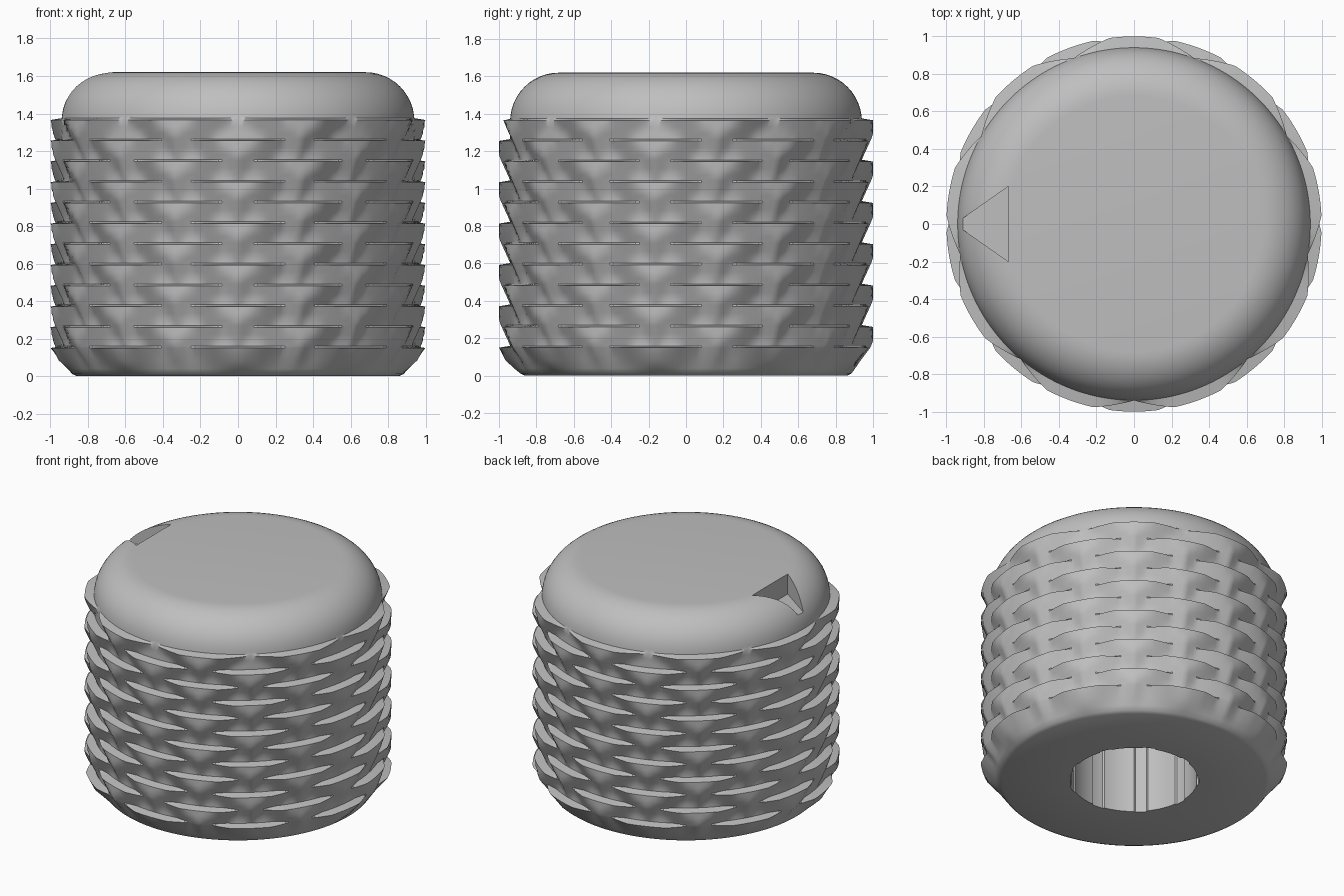
import bpy, bmesh
from math import sin, cos, pi, radians, degrees, sqrt

if "Cube" in bpy.data.objects:
    bpy.data.objects.remove(bpy.data.objects["Cube"], do_unlink=True)

grey = bpy.data.materials.new("plain grey")
grey.use_nodes = True
colour = (0.52, 0.52, 0.52, 1)
grey.diffuse_color = colour
grey.node_tree.nodes["Principled BSDF"].inputs["Base Color"].default_value = colour

COLUMNS = 288
LOBES = 9
ROWS = 12
FIRST, PITCH = 0.15, 0.1105     # height of lowest scale lip, row spacing
HEIGHT, WALL, FILLET = 1.62, 0.94, 0.26
SCALE_DEPTH, SCALE_LENGTH = 0.06, 0.21
SECTOR = 360 / LOBES


def wrap(angle):
    """Signed angle to the nearest lobe centre."""
    return (angle + SECTOR / 2) % SECTOR - SECTOR / 2


def scale_relief(angle, z):
    """Staggered, upward flaring scales with a sharp upper lip."""
    best = 0
    for k in range(ROWS):
        t = (FIRST + PITCH * k - z) / SCALE_LENGTH
        if -0.0001 <= t < 1:
            shift = SECTOR / 2 if k % 2 else 0
            d = abs(wrap(angle + 90 + shift)) / (SECTOR / 2)
            best = max(best, min(1, 1.6 * (1 - t - d)))
    return SCALE_DEPTH * best * min(1, z / 0.12)


def groove_relief(angle, z):
    """Shallow straight grooves in the shaft socket."""
    return 0.01 if abs(wrap(angle - 24)) < 6 else 0


def flat(angle, z):
    return 0


# Profile from the socket ceiling, round the base, up the wall to the top
socket = 0.415
profile = [(socket, 1.0, groove_relief), (socket, 0, groove_relief),
           (0.86, 0, flat), (0.885, 0.012, flat), (0.905, 0.04, scale_relief),
           (0.925, 0.085, scale_relief)]
for k in range(ROWS):
    lip = FIRST + PITCH * k
    if k:
        profile += [(WALL, lip - PITCH * f, scale_relief) for f in (0.66, 0.33)]
    profile += [(WALL, lip, scale_relief), (WALL, lip + 0.01, scale_relief)]
for i in range(1, 13):
    a = pi / 2 * i / 12
    z = HEIGHT - FILLET + FILLET * sin(a)
    if z > 1.38:
        profile.append((WALL - FILLET + FILLET * cos(a), z, flat))

# Knob body
bm = bmesh.new()
rings = []
for r, z, relief in profile:
    ring = []
    for c in range(COLUMNS):
        angle = 360 * c / COLUMNS
        rad = r + relief(angle, z)
        ring.append(bm.verts.new((rad * cos(radians(angle)), rad * sin(radians(angle)), z)))
    rings.append(ring)
for low, high in zip(rings, rings[1:]):
    for c in range(COLUMNS):
        n = (c + 1) % COLUMNS
        bm.faces.new((low[c], low[n], high[n], high[c]))
bm.faces.new(rings[-1])
bm.faces.new(rings[0][::-1])
bmesh.ops.recalc_face_normals(bm, faces=bm.faces)
mesh = bpy.data.meshes.new("knob_body")
bm.to_mesh(mesh)
bm.free()
mesh.materials.append(grey)
knob = bpy.data.objects.new("knob_body", mesh)
bpy.context.collection.objects.link(knob)

# Triangular pointer notch in the top edge
bm = bmesh.new()
corners = [(-0.67, 0.2), (-0.955, 0), (-0.67, -0.2)]
base = bm.faces.new([bm.verts.new((x, y, 1.475)) for x, y in corners])
grown = bmesh.ops.extrude_face_region(bm, geom=[base])["geom"]
bmesh.ops.translate(bm, vec=(0, 0, 0.3),
                    verts=[g for g in grown if isinstance(g, bmesh.types.BMVert)])
bmesh.ops.recalc_face_normals(bm, faces=bm.faces)
cut_mesh = bpy.data.meshes.new("notch_cutter")
bm.to_mesh(cut_mesh)
bm.free()
cut_mesh.materials.append(grey)
cutter = bpy.data.objects.new("notch_cutter", cut_mesh)
bpy.context.collection.objects.link(cutter)
cutter.hide_render = True

notch = knob.modifiers.new("pointer_notch", 'BOOLEAN')
notch.operation = 'DIFFERENCE'
notch.solver = 'EXACT'
notch.object = cutter

bpy.ops.object.select_all(action='DESELECT')
knob.select_set(True)
bpy.context.view_layer.objects.active = knob
bpy.ops.object.modifier_apply(modifier=notch.name)
bpy.data.objects.remove(cutter, do_unlink=True)
bpy.ops.object.shade_smooth_by_angle(angle=radians(32))
